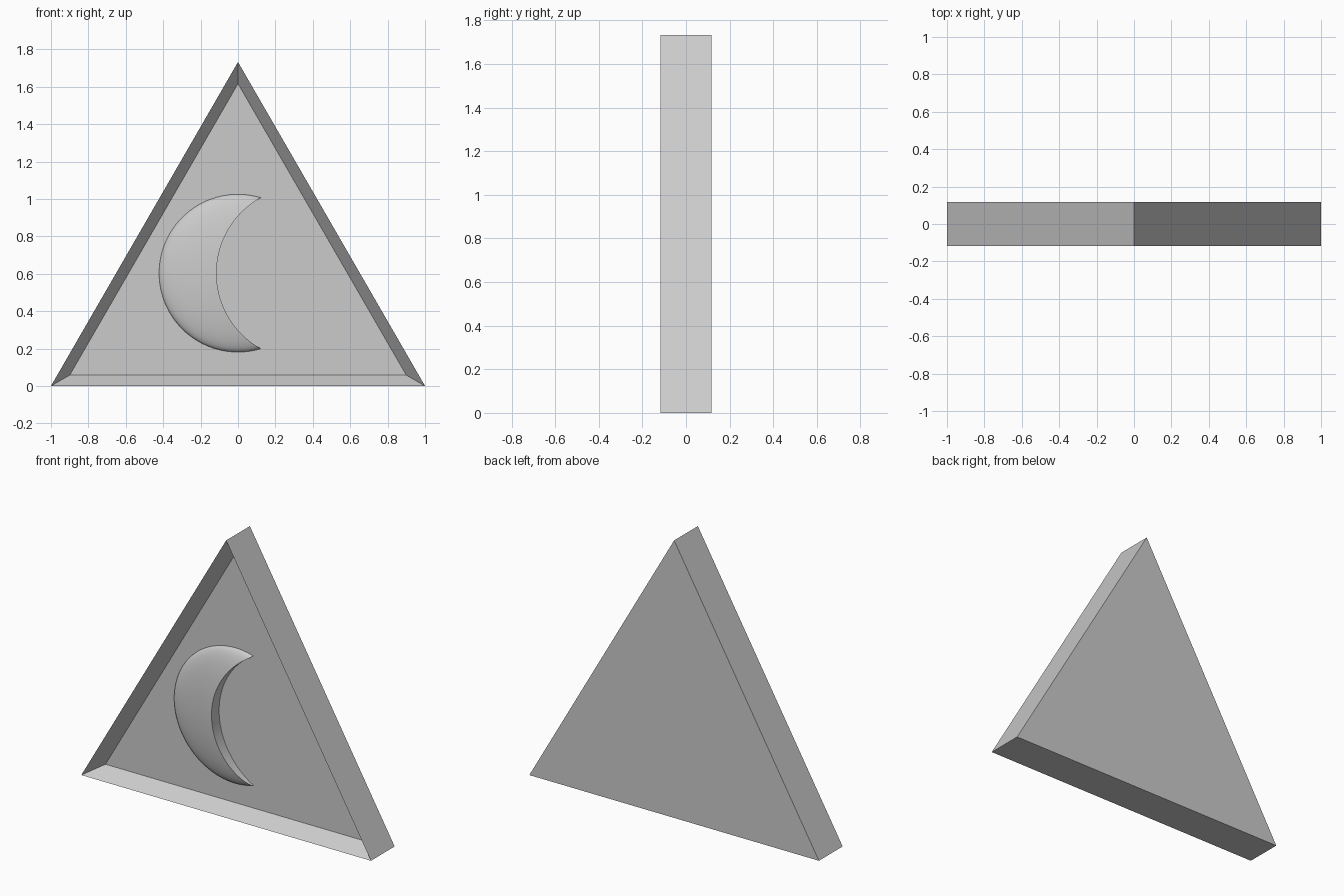
import bpy, bmesh
from math import radians, sqrt
from mathutils import Matrix, Vector

if "Cube" in bpy.data.objects:
    bpy.data.objects.remove(bpy.data.objects["Cube"])

HALF = 0.117          # half thickness of the plate
RECESS = 0.095        # depth of the front recess
FLOOR = -HALF + RECESS


def make_object(name, bm):
    bmesh.ops.recalc_face_normals(bm, faces=bm.faces)
    mesh = bpy.data.meshes.new(name)
    bm.to_mesh(mesh)
    bm.free()
    obj = bpy.data.objects.new(name, mesh)
    bpy.context.collection.objects.link(obj)
    return obj


# Triangular plate with a rimmed recess in the front
bm = bmesh.new()
corners = [(-1, HALF, 0), (1, HALF, 0), (0, HALF, sqrt(3))]
back = bm.faces.new([bm.verts.new(c) for c in corners])
front = bmesh.ops.extrude_face_region(bm, geom=[back], use_keep_orig=True)["geom"]
verts = [g for g in front if isinstance(g, bmesh.types.BMVert)]
bmesh.ops.translate(bm, verts=verts, vec=(0, -2 * HALF, 0))
bmesh.ops.recalc_face_normals(bm, faces=bm.faces)
face = min(bm.faces, key=lambda f: f.calc_center_median().y)
bmesh.ops.inset_region(bm, faces=[face], thickness=0.058, use_even_offset=True)
face = min(bm.faces, key=lambda f: (round(f.calc_center_median().y, 4), len(f.verts)))
bmesh.ops.translate(bm, verts=face.verts[:], vec=(0, RECESS, 0))
make_object("triangle_plate", bm)

# Crescent: a flattened half dome resting on the recess floor
bm = bmesh.new()
turn = Matrix.Rotation(radians(90), 4, 'X')
bmesh.ops.create_uvsphere(bm, u_segments=96, v_segments=48, radius=1, matrix=turn)
bmesh.ops.scale(bm, verts=bm.verts, vec=(0.422, 0.078, 0.422))
bmesh.ops.translate(bm, verts=bm.verts, vec=(0, FLOOR, 0.603))
cut = bmesh.ops.bisect_plane(bm, geom=bm.verts[:] + bm.edges[:] + bm.faces[:],
                             plane_co=Vector((0, FLOOR + 0.0005, 0)),
                             plane_no=Vector((0, 1, 0)), clear_outer=True)
bmesh.ops.holes_fill(bm, edges=[e for e in bm.edges if e.is_boundary], sides=0)
crescent = make_object("crescent_moon", bm)

# Round cutter that hollows the inner curve
bm = bmesh.new()
bmesh.ops.create_cone(bm, cap_ends=True, segments=128, radius1=0.462, radius2=0.462,
                      depth=1, matrix=Matrix.Translation((0.347, 0, 0.603)) @ turn)
cutter = make_object("crescent_cutter", bm)
cutter.hide_render = True

mod = crescent.modifiers.new("inner_curve", 'BOOLEAN')
mod.operation = 'DIFFERENCE'
mod.solver = 'EXACT'
mod.object = cutter
bpy.context.view_layer.objects.active = crescent
crescent.select_set(True)
bpy.ops.object.modifier_apply(modifier=mod.name)
bpy.data.objects.remove(cutter)
bpy.ops.object.shade_smooth_by_angle(angle=radians(35))
